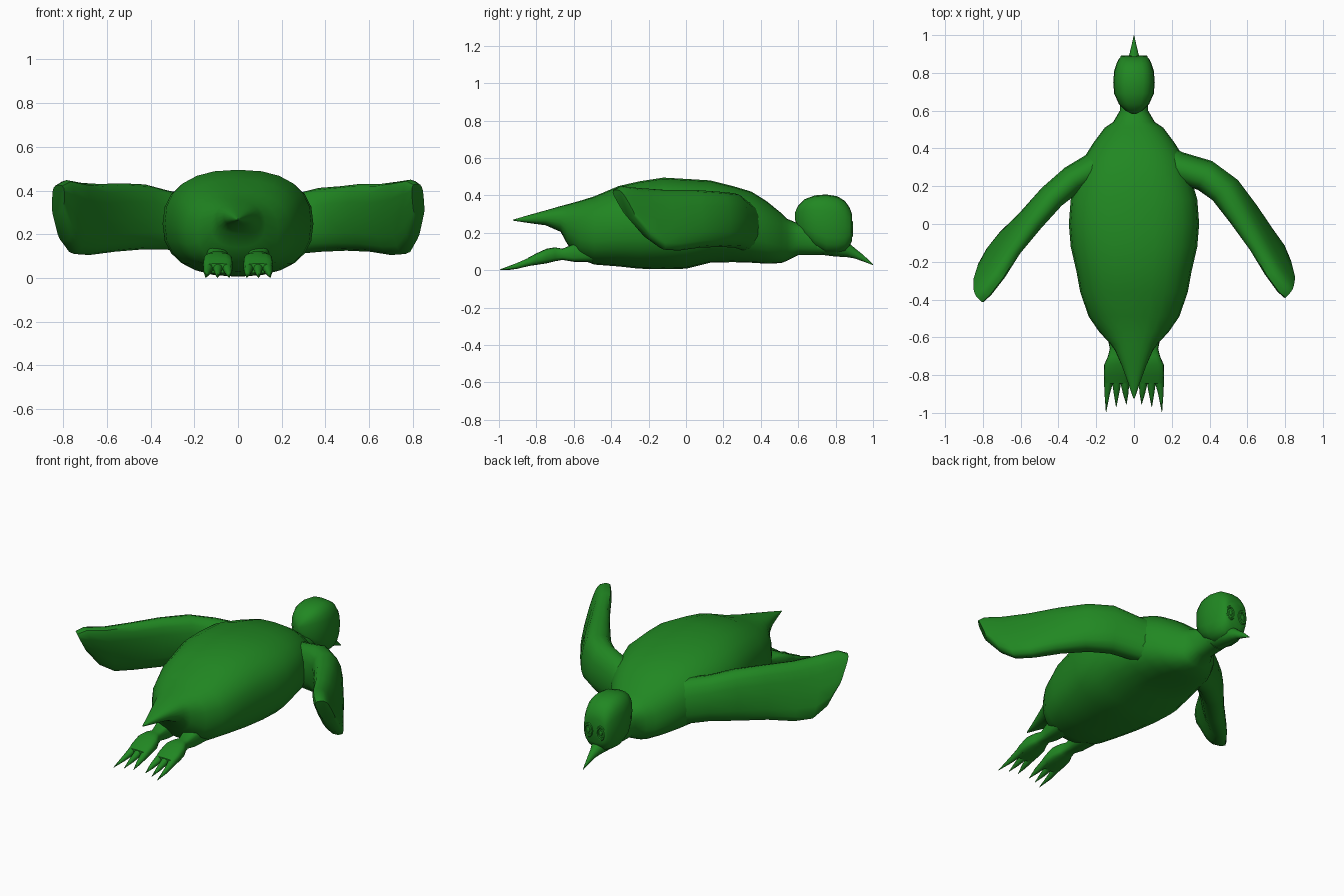
import bpy, bmesh, math
from mathutils import Vector

green = bpy.data.materials.new("penguin_green")
green.diffuse_color = (0.015, 0.245, 0.016, 1)


def spow(v, n):
    return math.copysign(abs(v) ** (2 / n), v)


def finish(obj, angle=50):
    obj.data.materials.clear()
    obj.data.materials.append(green)
    bpy.context.view_layer.objects.active = obj
    obj.select_set(True)
    bpy.ops.object.shade_smooth_by_angle(angle=math.radians(angle))
    obj.select_set(False)


def loft(name, rings):
    """Skin a list of closed rings of points and cap both ends."""
    bm = bmesh.new()
    loops = [[bm.verts.new(p) for p in r] for r in rings]
    n = len(loops[0])
    for a, b in zip(loops, loops[1:]):
        for i in range(n):
            j = (i + 1) % n
            bm.faces.new((a[i], a[j], b[j], b[i]))
    bm.faces.new(loops[0])
    bm.faces.new(loops[-1])
    bmesh.ops.recalc_face_normals(bm, faces=bm.faces)
    me = bpy.data.meshes.new(name)
    bm.to_mesh(me)
    bm.free()
    obj = bpy.data.objects.new(name, me)
    bpy.context.collection.objects.link(obj)
    finish(obj)
    return obj


def oval(centre, u, v, n=2.0, seg=20):
    out = []
    for i in range(seg):
        t = 2 * math.pi * i / seg
        out.append(centre + u * spow(math.cos(t), n) + v * spow(math.sin(t), n))
    return out


def along_y(name, stations, n=2.0, seg=20):
    """Stations are (x, y, half width, bottom z, top z)."""
    return loft(name, [oval(Vector((x, y, (lo + hi) / 2)), Vector((w, 0, 0)),
                            Vector((0, 0, (hi - lo) / 2)), n, seg)
                       for x, y, w, lo, hi in stations])


# Body with pointed tail at the front and neck at the back
along_y("body", [(0, *s) for s in (
    (-.925, .003, .265, .27), (-.84, .032, .252, .295), (-.75, .065, .24, .32),
    (-.67, .10, .205, .343), (-.635, .125, .14, .352), (-.57, .185, .06, .37),
    (-.49, .24, .03, .395), (-.36, .285, .02, .45), (-.25, .305, .008, .475),
    (-.12, .335, .006, .495), (0, .345, .008, .488), (.13, .335, .04, .48),
    (.25, .30, .043, .45), (.35, .265, .04, .42), (.43, .215, .035, .37),
    (.51, .155, .038, .305), (.54, .11, .05, .275), (.60, .075, .08, .25),
    (.72, .07, .08, .25))], 2.4, 24)

# Head and beak
along_y("head", [(0, *s) for s in (
    (.583, .012, .27, .31), (.60, .045, .22, .345), (.635, .08, .17, .38),
    (.69, .105, .12, .40), (.75, .11, .09, .405), (.81, .105, .09, .395),
    (.85, .092, .10, .37), (.875, .08, .13, .335), (.887, .068, .155, .30))], 2.9)
along_y("beak", [(0, *s) for s in (
    (.70, .07, .085, .18), (.80, .06, .073, .18), (.86, .04, .07, .155),
    (.90, .024, .063, .12), (.95, .012, .046, .08), (1.0, .001, .027, .031))], 2, 12)

# Flipper stations: top edge, bottom edge, half thickness, squareness
RIGHT = (
    ((.09, .40, .33), (.09, .42, .07), .06, 2),
    ((.22, .30, .375), (.21, .31, .105), .085, 2.2),
    ((.37, .255, .412), (.38, .26, .12), .085, 2.3),
    ((.47, .175, .42), (.495, .185, .125), .085, 2.5),
    ((.555, .035, .43), (.605, .07, .12), .075, 2.5),
    ((.65, -.125, .43), (.70, -.04, .105), .063, 2.5),
    ((.725, -.26, .44), (.765, -.12, .11), .055, 2.8),
    ((.79, -.35, .45), (.80, -.20, .17), .05, 3),
    ((.818, -.375, .43), (.83, -.29, .28), .04, 3.5))
# The left flipper sweeps straighter
LEFT = (
    ((.09, .40, .33), (.09, .42, .07), .06, 2),
    ((.20, .30, .375), (.20, .31, .105), .08, 2.2),
    ((.32, .235, .40), (.325, .24, .13), .075, 2.3),
    ((.425, .14, .428), (.445, .15, .13), .07, 2.5),
    ((.53, .01, .433), (.565, .03, .12), .065, 2.5),
    ((.635, -.14, .43), (.68, -.06, .105), .06, 2.5),
    ((.715, -.275, .435), (.75, -.14, .11), .054, 2.8),
    ((.785, -.365, .448), (.795, -.22, .17), .05, 3),
    ((.82, -.40, .425), (.825, -.30, .28), .04, 3.5))
# Toes: offset at base, offset at tip, tip y
TOES = ((-.044, -.052, -.955), (0, .002, -.97), (.044, .056, -.995))

for side, label, stations in ((1, "right", RIGHT), (-1, "left", LEFT)):
    rings = []
    for k, (t, b, th, n) in enumerate(stations):
        p = Vector(stations[max(k - 1, 0)][0])
        q = Vector(stations[min(k + 1, len(stations) - 1)][0])
        d = q - p
        across = Vector((-d.y, d.x, 0)).normalized() * th
        t, b = Vector(t), Vector(b)
        ring = oval((t + b) / 2, (t - b) / 2, across, n, 16)
        rings.append([Vector((side * v.x, v.y, v.z)) for v in ring])
    loft(label + "_flipper", rings)

    # Leg, webbed foot and pointed toes
    cx = .092 * side
    along_y(label + "_foot", [(cx, *s) for s in (
        (-.50, .06, .045, .17), (-.60, .048, .045, .14), (-.66, .036, .055, .115),
        (-.70, .046, .048, .122), (-.745, .066, .037, .115),
        (-.80, .068, .028, .09), (-.845, .063, .022, .066))], 3.2, 16)
    for i, (x0, x1, tip) in enumerate(TOES):
        base, end = cx + x0 * side, cx + x1 * side
        along_y(f"{label}_toe_{i + 1}", [
            (base, -.80, .022, .03, .082), (base, -.85, .022, .02, .062),
            ((base + end) / 2, -.90, .014, .008, .04),
            (end, tip, .001, 0, .004)], 2, 8)

    # Eye: raised oval rim around a small pupil
    bpy.ops.mesh.primitive_torus_add(major_radius=.024, minor_radius=.006,
                                     major_segments=20, minor_segments=6,
                                     location=(.042 * side, .887, .22),
                                     rotation=(math.pi / 2, 0, 0))
    rim = bpy.context.object
    rim.name = label + "_eye_rim"
    rim.scale = (1, 1.5, 1)
    finish(rim)
    bpy.ops.mesh.primitive_uv_sphere_add(segments=12, ring_count=8, radius=.011,
                                         location=(.042 * side, .887, .22))
    pupil = bpy.context.object
    pupil.name = label + "_pupil"
    pupil.scale = (1, .5, 1.5)
    finish(pupil)
